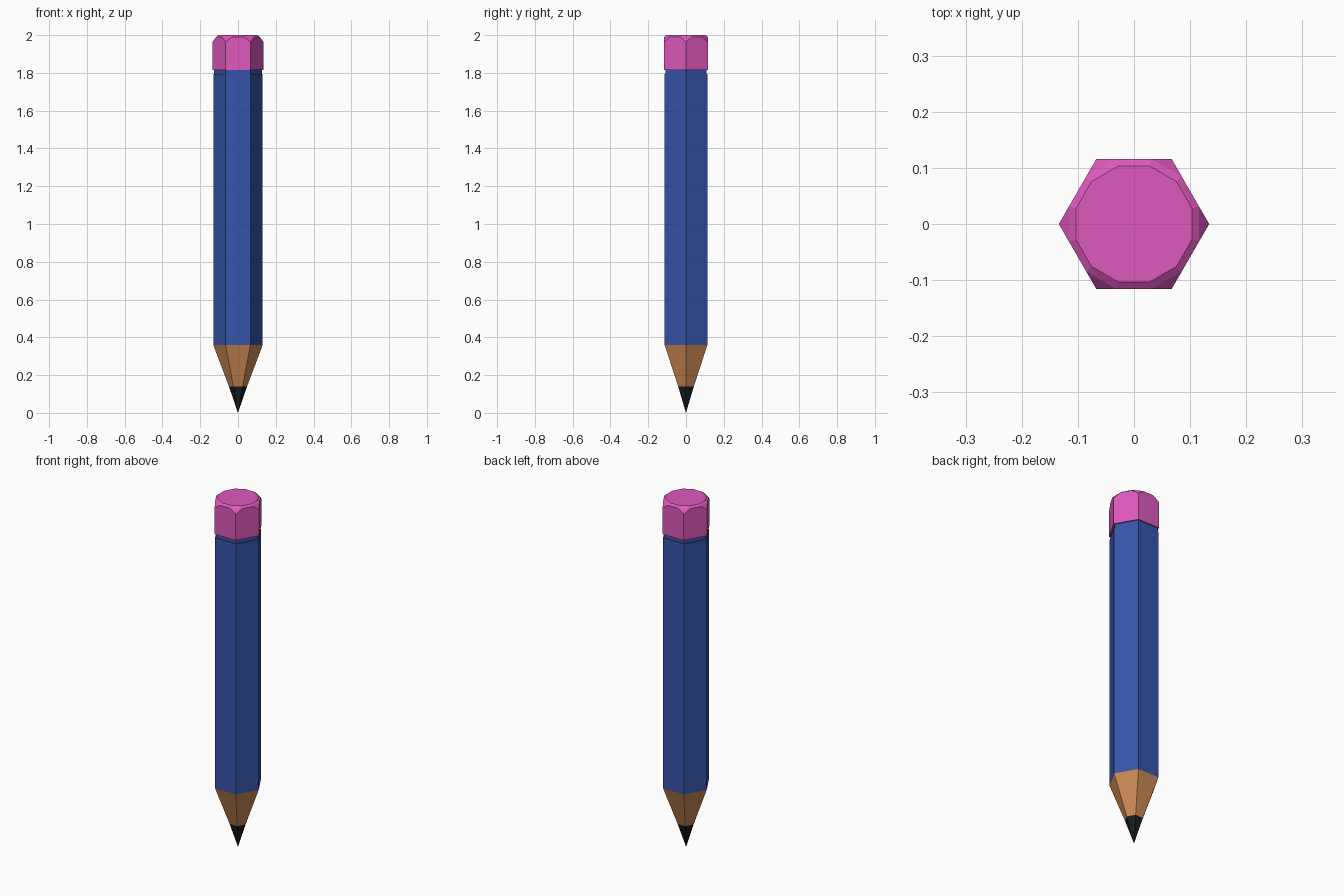
import bpy
import bmesh
from math import cos, sin, radians

if "Cube" in bpy.data.objects:
    bpy.data.objects.remove(bpy.data.objects["Cube"])


def ring(bm, n, radius, z, start=0.0):
    """Regular polygon of n vertices at height z."""
    angles = [radians(start + 360 * i / n) for i in range(n)]
    return [bm.verts.new((radius * cos(a), radius * sin(a), z)) for a in angles]


def bridge(bm, lower, upper):
    n = len(lower)
    for i in range(n):
        j = (i + 1) % n
        bm.faces.new((lower[i], lower[j], upper[j], upper[i]))


def finish(bm, name, color):
    bmesh.ops.recalc_face_normals(bm, faces=bm.faces)
    mesh = bpy.data.meshes.new(name)
    bm.to_mesh(mesh)
    bm.free()
    mat = bpy.data.materials.new(name + "_color")
    mat.diffuse_color = (*color, 1.0)
    mat.use_nodes = True
    mat.node_tree.nodes["Principled BSDF"].inputs["Base Color"].default_value = mat.diffuse_color
    mesh.materials.append(mat)
    obj = bpy.data.objects.new(name, mesh)
    bpy.context.collection.objects.link(obj)


def hex_loft(name, profile, color):
    """Six-sided closed solid from (radius, z) pairs; zero radius makes a point."""
    bm = bmesh.new()
    rings = [ring(bm, 6, max(r, 0.0005), z) for r, z in profile]
    for lower, upper in zip(rings, rings[1:]):
        bridge(bm, lower, upper)
    bm.faces.new(rings[0])
    bm.faces.new(rings[-1])
    bmesh.ops.remove_doubles(bm, verts=bm.verts, dist=0.0012)
    finish(bm, name, color)


# Graphite point, sharpened wood, and painted shaft with a narrow neck
hex_loft("graphite_tip", [(0, 0), (0.048, 0.14)], (0.008, 0.012, 0.012))
hex_loft("sharpened_wood", [(0.048, 0.14), (0.131, 0.36)], (0.61, 0.26, 0.09))
hex_loft("painted_shaft",
         [(0.131, 0.36), (0.131, 1.793), (0.126, 1.793), (0.126, 1.815)],
         (0.037, 0.09, 0.40))

# Eraser: hexagon whose corners are cut back to a bevelled twelve-sided top
R = 0.134
rim_radius = R * cos(radians(30)) / cos(radians(15))
bm = bmesh.new()
base = ring(bm, 6, R, 1.815)
corner = ring(bm, 6, R, 1.965)
rim = ring(bm, 12, rim_radius, 1.99, -15)
top = ring(bm, 12, 0.107, 2.0, -15)
bm.faces.new(base)
for i in range(6):
    j = (i + 1) % 6
    bm.faces.new((base[i], base[j], corner[j], rim[2 * j], rim[2 * i + 1], corner[i]))
    bm.faces.new((corner[i], rim[2 * i + 1], rim[2 * i]))
bridge(bm, rim, top)
bm.faces.new(top)
finish(bm, "eraser", (0.73, 0.10, 0.51))
